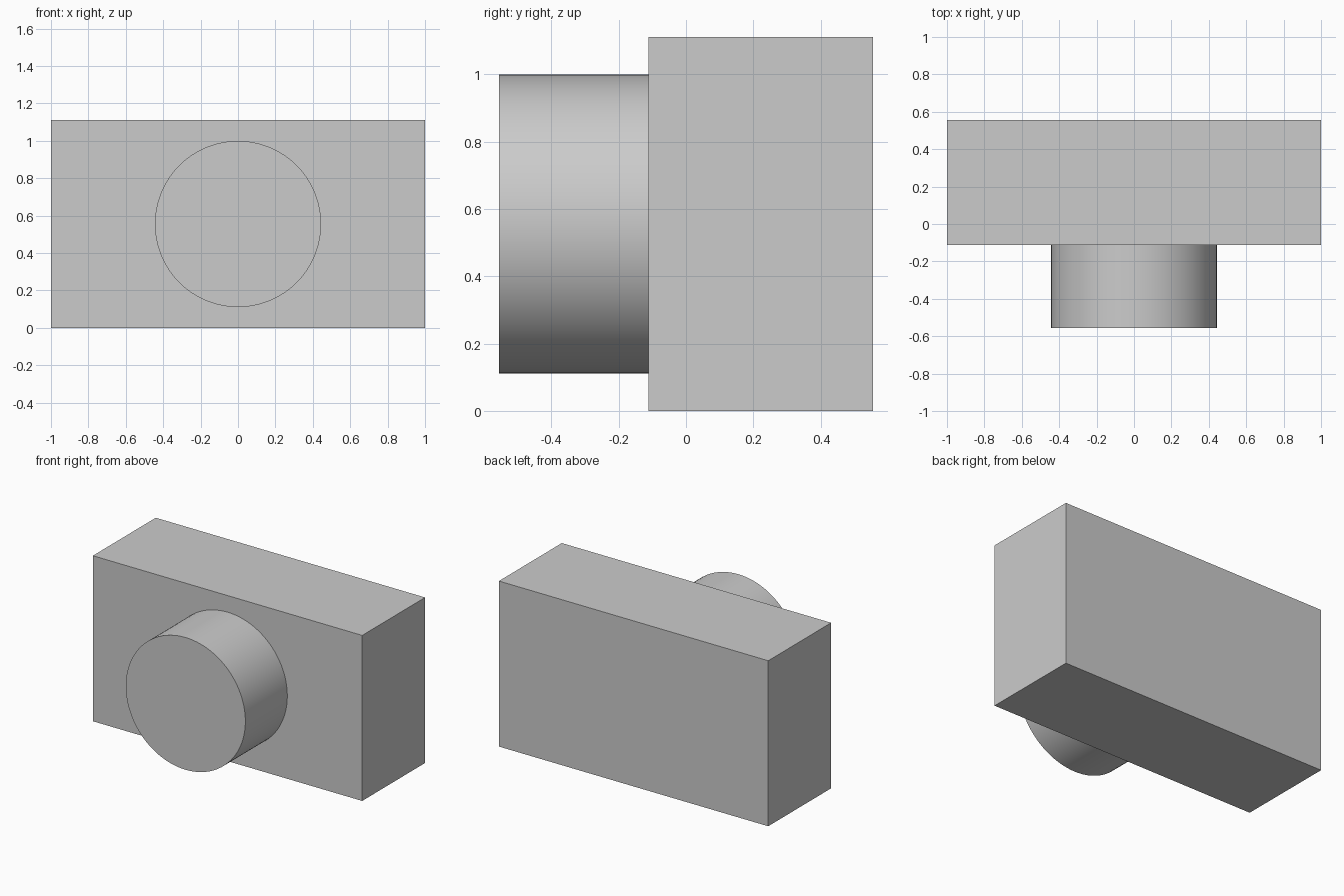
import bpy
import math

cube = bpy.data.objects.get("Cube")
if cube:
    bpy.data.objects.remove(cube, do_unlink=True)

# Single plain grey for the whole model
grey = bpy.data.materials.new("plain_grey")
grey.use_nodes = True
grey.diffuse_color = (0.6, 0.6, 0.6, 1)
grey.node_tree.nodes["Principled BSDF"].inputs["Base Color"].default_value = grey.diffuse_color

WIDTH, HEIGHT = 2.0, 1.111
FRONT, JOINT, BACK = -0.556, -0.111, 0.556
RADIUS = 0.444


def finish(name):
    """Name the active part, bake its transform and colour it."""
    part = bpy.context.object
    part.name = name
    bpy.ops.object.transform_apply(location=False, rotation=True, scale=True)
    part.data.materials.append(grey)
    return part


# Rectangular body
bpy.ops.mesh.primitive_cube_add(size=1, location=(0, (JOINT + BACK) / 2, HEIGHT / 2))
bpy.context.object.scale = (WIDTH, BACK - JOINT, HEIGHT)
finish("body")

# Round barrel standing out from the middle of the front
bpy.ops.mesh.primitive_cylinder_add(
    vertices=96, radius=RADIUS, depth=JOINT - FRONT,
    location=(0, (FRONT + JOINT) / 2, HEIGHT / 2),
    rotation=(math.pi / 2, 0, 0))
finish("front_barrel")
bpy.ops.object.shade_smooth_by_angle(angle=math.radians(30))
